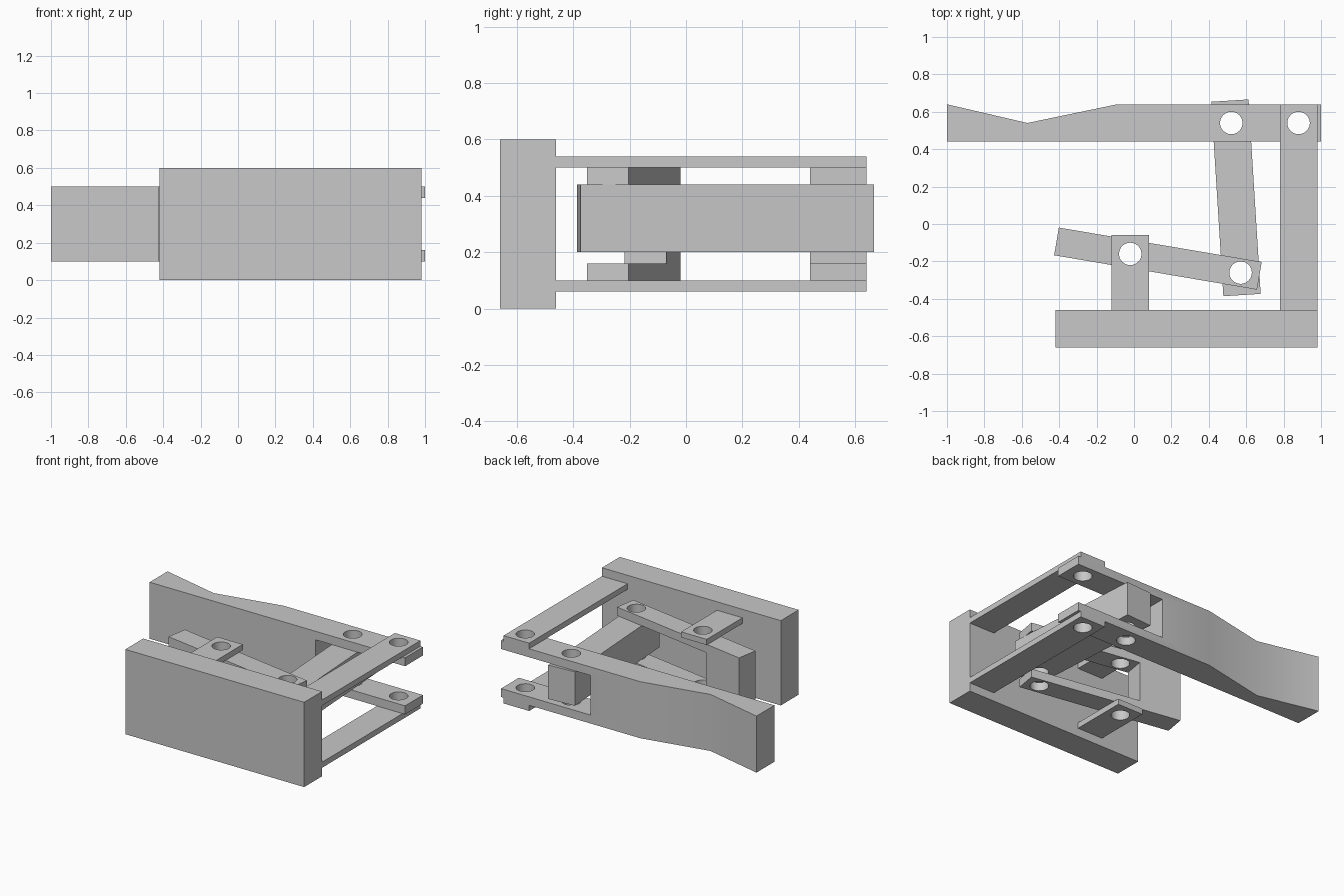
import bpy
import bmesh
from math import radians
from mathutils import Matrix, Vector

cube = bpy.data.objects.get("Cube")
if cube:
    bpy.data.objects.remove(cube, do_unlink=True)

grey = bpy.data.materials.new("light grey")
grey.use_nodes = True
grey.diffuse_color = (0.58, 0.58, 0.58, 1)
grey.node_tree.nodes["Principled BSDF"].inputs["Base Color"].default_value = grey.diffuse_color

HOLE = 0.06


def finish(name, bm, place):
    """Turn a bmesh into an object, moved by a matrix."""
    bmesh.ops.recalc_face_normals(bm, faces=bm.faces)
    bm.transform(place)
    mesh = bpy.data.meshes.new(name)
    bm.to_mesh(mesh)
    bm.free()
    mesh.materials.append(grey)
    obj = bpy.data.objects.new(name, mesh)
    bpy.context.collection.objects.link(obj)
    return obj


def prism(name, outline, z0, z1, place=Matrix()):
    """Flat outline extruded upwards."""
    bm = bmesh.new()
    face = bm.faces.new([bm.verts.new((x, y, z0)) for x, y in outline])
    top = bmesh.ops.extrude_face_region(bm, geom=[face])["geom"]
    verts = [v for v in top if isinstance(v, bmesh.types.BMVert)]
    bmesh.ops.translate(bm, verts=verts, vec=(0, 0, z1 - z0))
    return finish(name, bm, place)


def box(name, x0, x1, y0, y1, z0, z1, place=Matrix()):
    return prism(name, [(x0, y0), (x1, y0), (x1, y1), (x0, y1)], z0, z1, place)


def pin_hole(x, y, place=Matrix()):
    """Tall cylinder used to drill a pivot hole."""
    bm = bmesh.new()
    bmesh.ops.create_cone(bm, cap_ends=True, segments=40, radius1=HOLE, radius2=HOLE, depth=2)
    return finish("hole_cutter", bm, place @ Matrix.Translation((x, y, 0)))


def cut(obj, cutters):
    """Subtract the cutters, then shade the hole walls smooth."""
    bpy.ops.object.select_all(action='DESELECT')
    obj.select_set(True)
    bpy.context.view_layer.objects.active = obj
    for cutter in cutters:
        cutter.hide_render = True
        mod = obj.modifiers.new("cut", 'BOOLEAN')
        mod.operation = 'DIFFERENCE'
        mod.solver = 'EXACT'
        mod.object = cutter
        bpy.ops.object.modifier_apply(modifier=mod.name)
        bpy.data.objects.remove(cutter, do_unlink=True)
    bpy.ops.object.shade_smooth_by_angle(angle=radians(30))


def turned(x, y, angle):
    return Matrix.Translation((x, y, 0)) @ Matrix.Rotation(angle, 4, 'Z')


# Pivot centres
arm_pin = Vector((0.88, 0.54))
jaw_pin = Vector((0.52, 0.54))
lever_pin = Vector((-0.02, -0.16))
link_pin = Vector((0.57, -0.26))

# Fixed frame: back plate with upper and lower pairs of lugs
box("frame_plate", -0.42, 0.98, -0.66, -0.46, 0, 0.6)
for level, z in (("lower", 0.06), ("upper", 0.5)):
    for part, pin in (("long_arm", arm_pin), ("short_lug", lever_pin)):
        lug = box(f"{level}_{part}", pin.x - 0.1, pin.x + 0.1, -0.46, pin.y + 0.1, z, z + 0.04)
        cut(lug, [pin_hole(*pin)])

# Swinging jaw with a notched back and a forked end
jaw = prism("jaw", [(-1, 0.44), (1, 0.44), (1, 0.64), (-0.09, 0.64), (-0.57, 0.54), (-1, 0.64)], 0.1, 0.5)
cut(jaw, [box("slot_cutter", 0.3, 1.2, 0.2, 0.9, 0.16, 0.44), pin_hole(*jaw_pin), pin_hole(*arm_pin)])

# Forked lever pivoting on the short lugs
run = link_pin - lever_pin
place = turned(*lever_pin, -run.angle_signed(Vector((1, 0))) * -1)
lever = box("forked_lever", -0.4, 0.7, -0.075, 0.075, 0.1, 0.5, place)
cut(lever, [box("slot_cutter", -0.1, 0.9, -0.3, 0.3, 0.16, 0.44, place),
            pin_hole(0, 0, place), pin_hole(run.length, 0, place)])

# Link joining the lever to the jaw
run = jaw_pin - link_pin
place = turned(*link_pin, run.angle_signed(Vector((1, 0))))
link = box("connecting_link", -0.12, run.length + 0.12, -0.1, 0.1, 0.2, 0.44, place)
cut(link, [pin_hole(0, 0, place), pin_hole(run.length, 0, place)])
